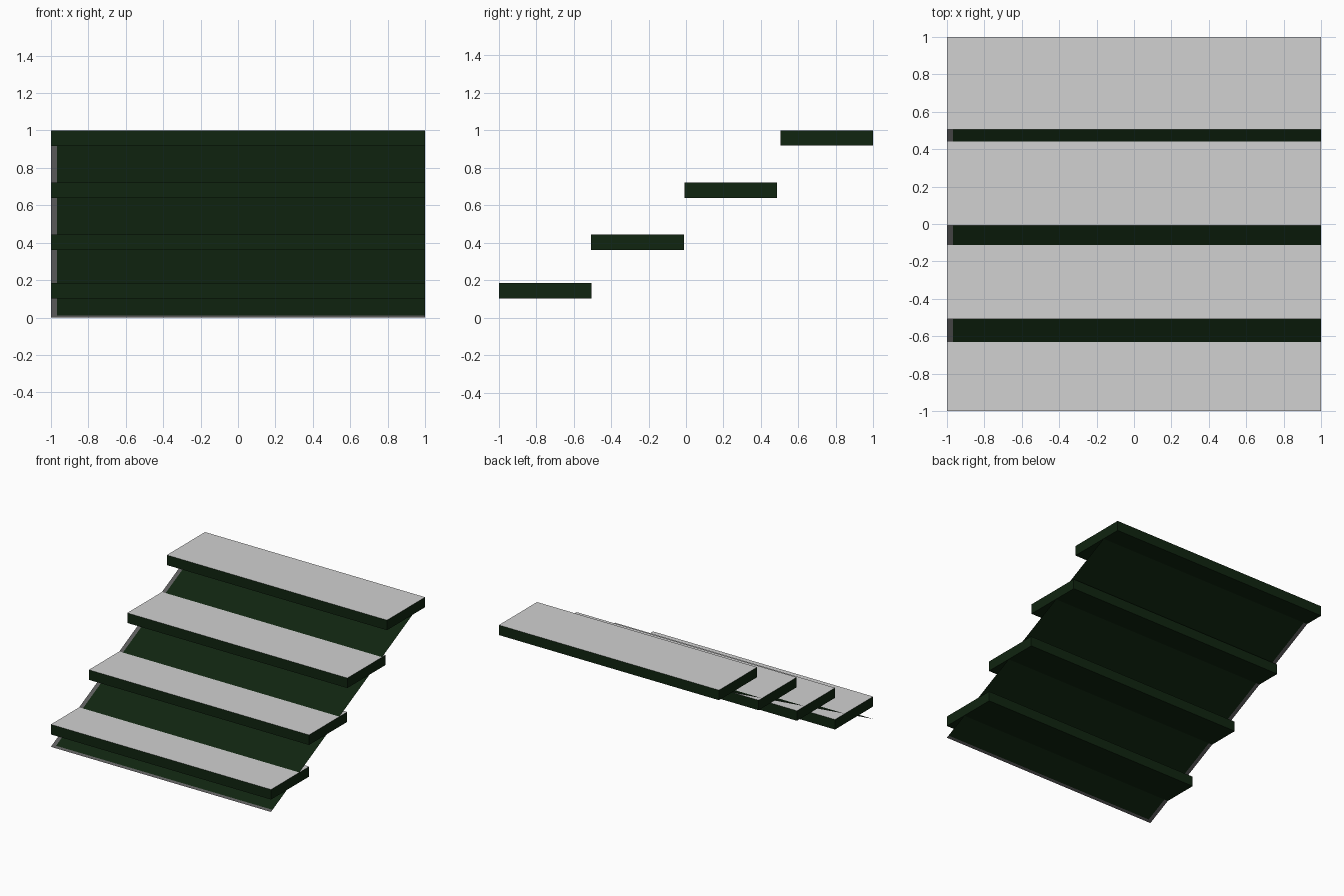
import bpy, bmesh

if "Cube" in bpy.data.objects:
    bpy.data.objects.remove(bpy.data.objects["Cube"])


def material(name, rgb):
    m = bpy.data.materials.new(name)
    m.diffuse_color = (*rgb, 1)
    m.use_nodes = True
    m.node_tree.nodes["Principled BSDF"].inputs["Base Color"].default_value = m.diffuse_color
    return m


green = material("dark green", (0.005, 0.018, 0.005))
pale = material("pale grey", (0.64, 0.64, 0.64))
grey = material("mid grey", (0.11, 0.11, 0.11))


def finish(bm, name, mats):
    mesh = bpy.data.meshes.new(name)
    bm.to_mesh(mesh)
    bm.free()
    for m in mats:
        mesh.materials.append(m)
    obj = bpy.data.objects.new(name, mesh)
    bpy.context.collection.objects.link(obj)
    return obj


# Treads: green slabs with pale tops
def tread(name, y0, top, depth=0.495, thick=0.082):
    bm = bmesh.new()
    bmesh.ops.create_cube(bm, size=1)
    for v in bm.verts:
        v.co.x *= 2
        v.co.y = y0 + (v.co.y + 0.5) * depth
        v.co.z = top + (v.co.z - 0.5) * thick
    bm.normal_update()
    for f in bm.faces:
        f.material_index = 1 if f.normal.z > 0.9 else 0
    finish(bm, name, [green, pale])


for i, (y0, top) in enumerate([(-1, 0.184), (-0.507, 0.444), (-0.009, 0.721), (0.505, 1.0)]):
    tread(f"tread_{i + 1}", y0, top)

# Sloping sheet behind the treads, with a grey border on the left and bottom
bm = bmesh.new()
xs, ys = (-1, -0.967, 1), (-1, -0.98, 1)
rows = [[bm.verts.new((x, y, (y + 1) / 2)) for x in xs] for y in ys]
for j in range(2):
    for i in range(2):
        f = bm.faces.new((rows[j][i], rows[j][i + 1], rows[j + 1][i + 1], rows[j + 1][i]))
        f.material_index = 0 if i and j else 1
finish(bm, "sloping_sheet", [green, grey])
